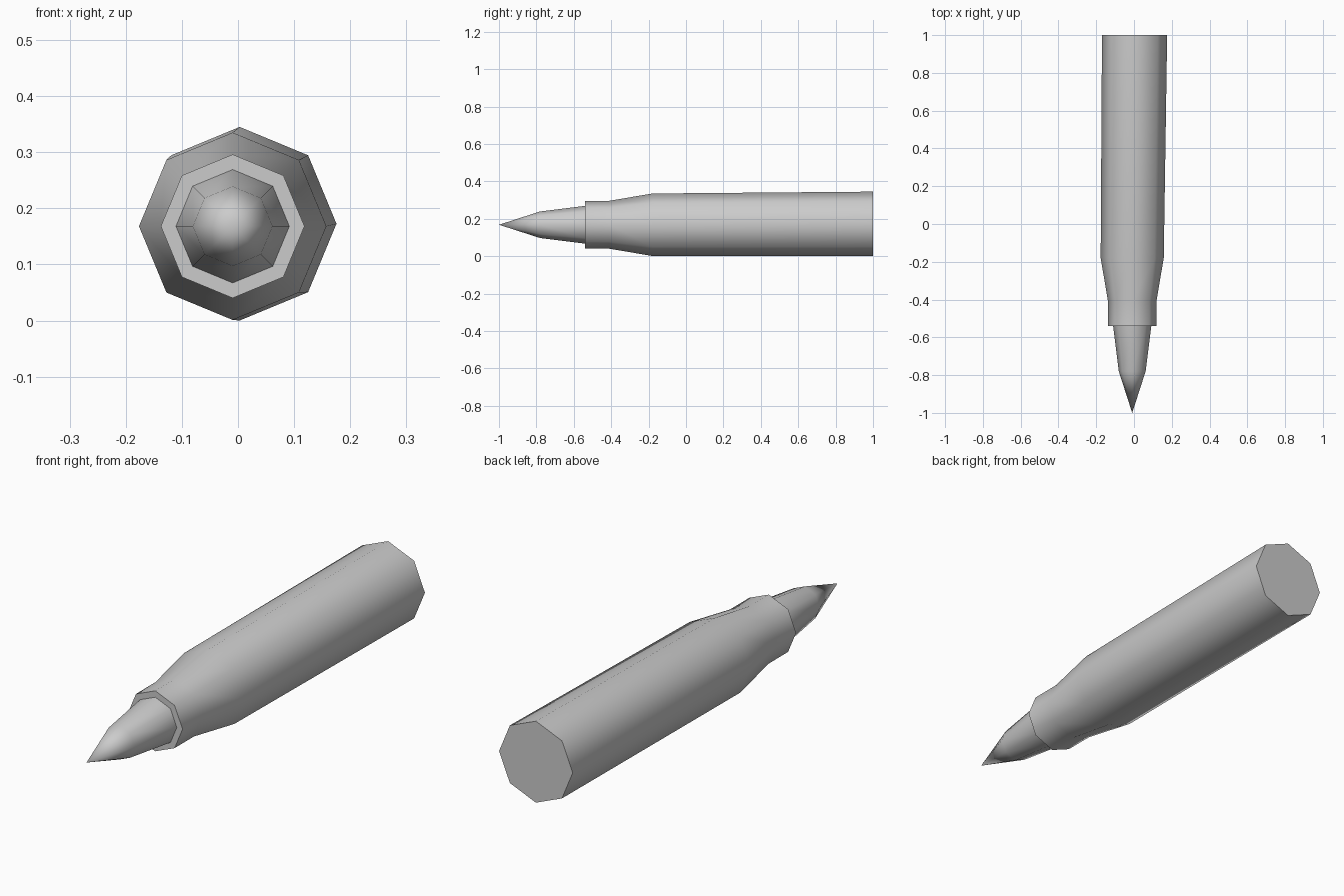
import bpy, bmesh
from math import sin, cos, tau, radians

cube = bpy.data.objects.get("Cube")
if cube:
    bpy.data.objects.remove(cube, do_unlink=True)

grey = bpy.data.materials.new("plain grey")
grey.use_nodes = True
grey.diffuse_color = (0.6, 0.6, 0.6, 1)
grey.node_tree.nodes["Principled BSDF"].inputs["Base Color"].default_value = grey.diffuse_color

SIDES = 8
FRONT = (-0.0095, 0.168)   # axis of the front rings (x, z)
BACK = (0.003, 0.1725)     # axis of the rear ring, slightly offset


def lathe(name, rings):
    """Octagonal shell along y from (y, radius, centre); a last radius of 0 makes a point."""
    bm = bmesh.new()
    loops = []
    for y, r, (cx, cz) in rings:
        count = SIDES if r else 1
        loops.append([bm.verts.new((cx + r * cos(tau * i / SIDES), y, cz + r * sin(tau * i / SIDES)))
                      for i in range(count)])
    for a, b in zip(loops, loops[1:]):
        for i in range(SIDES):
            j = (i + 1) % SIDES
            if len(b) == 1:
                bm.faces.new((a[i], b[0], a[j]))
            else:
                bm.faces.new((a[i], b[i], b[j], a[j]))
    # Flat closed ends
    for loop in (loops[0], loops[-1]):
        if len(loop) > 1:
            bm.faces.new(loop)
    bmesh.ops.recalc_face_normals(bm, faces=bm.faces)
    mesh = bpy.data.meshes.new(name)
    bm.to_mesh(mesh)
    bm.free()
    mesh.materials.append(grey)
    obj = bpy.data.objects.new(name, mesh)
    bpy.context.collection.objects.link(obj)
    bpy.ops.object.select_all(action="DESELECT")
    obj.select_set(True)
    bpy.context.view_layer.objects.active = obj
    bpy.ops.object.shade_smooth_by_angle(angle=radians(60))


# Casing: flat base, long body, tapered shoulder, straight neck
lathe("casing", [(1, 0.1725, BACK), (-0.18, 0.167, FRONT),
                 (-0.41, 0.128, FRONT), (-0.54, 0.128, FRONT)])

# Pointed head seated in the neck
lathe("pointed_head", [(-0.54, 0.101, FRONT), (-0.78, 0.071, FRONT), (-1, 0, FRONT)])
